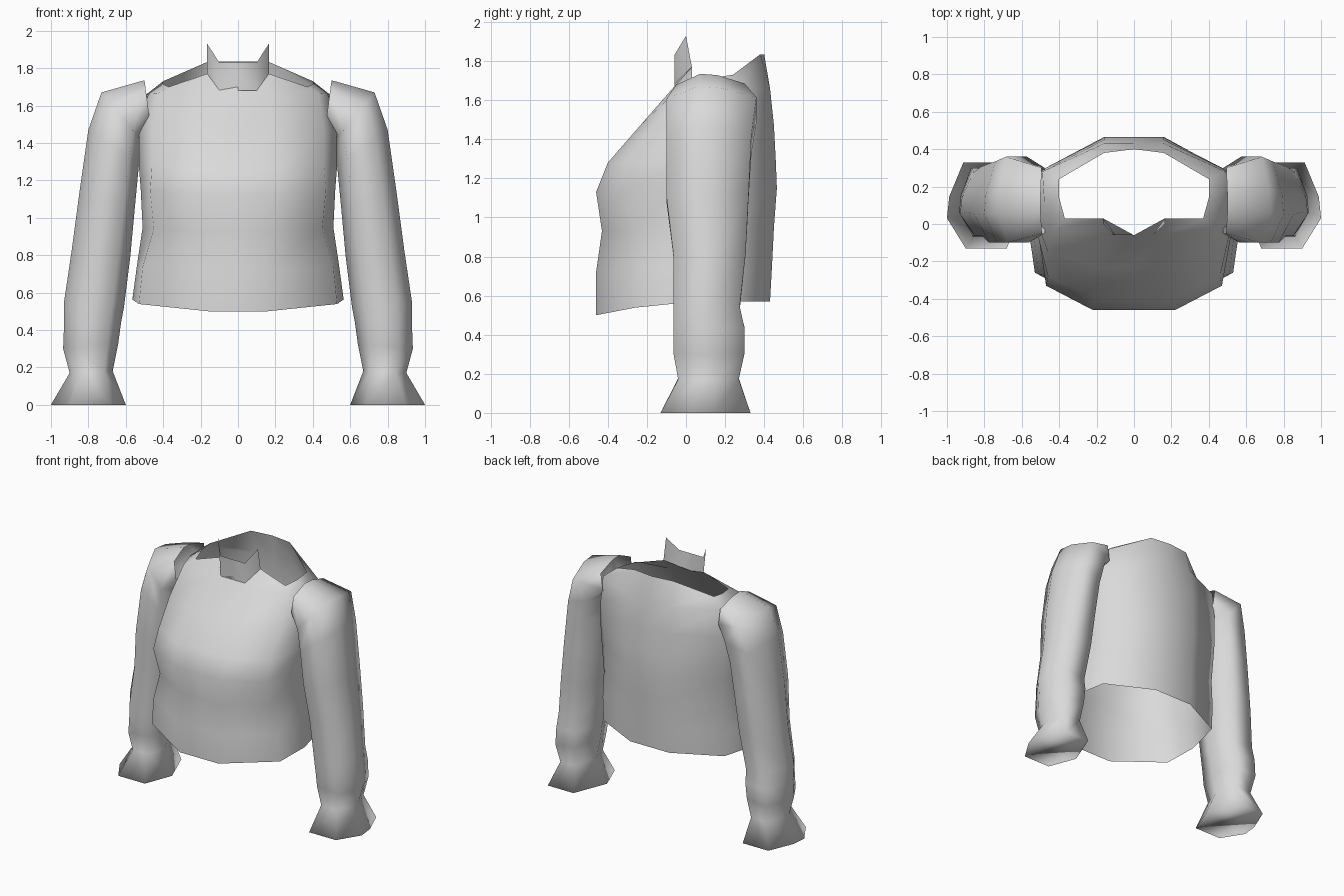
import bpy, bmesh

cube = bpy.data.objects.get("Cube")
if cube:
    bpy.data.objects.remove(cube)

fabric = bpy.data.materials.new("light grey fabric")
fabric.use_nodes = True
fabric.diffuse_color = (0.7, 0.7, 0.7, 1)
fabric.node_tree.nodes["Principled BSDF"].inputs["Base Color"].default_value = (0.7, 0.7, 0.7, 1)


def finish(name, bm):
    """Turn a bmesh into a smooth grey object."""
    bmesh.ops.recalc_face_normals(bm, faces=bm.faces)
    for f in bm.faces:
        f.smooth = True
    mesh = bpy.data.meshes.new(name)
    bm.to_mesh(mesh)
    bm.free()
    mesh.materials.append(fabric)
    obj = bpy.data.objects.new(name, mesh)
    bpy.context.collection.objects.link(obj)


def loft(name, rings, closed=True, cap_first=False):
    """Skin a list of point rings with quads."""
    bm = bmesh.new()
    loops = [[bm.verts.new(p) for p in ring] for ring in rings]
    n = len(loops[0])
    for a, b in zip(loops, loops[1:]):
        for i in range(n if closed else n - 1):
            j = (i + 1) % n
            bm.faces.new((a[i], a[j], b[j], b[i]))
    if cap_first:
        bm.faces.new(loops[0])
    finish(name, bm)


def mirrored(half):
    """Complete a half ring that starts and ends on the centre plane."""
    return half + [(-x, y, z) for x, y, z in half[-2:0:-1]]


# Torso: front z, back z, front (x, y), front corner (x, y), side (x, y), back corner (x, y), back y
torso_rows = [
    (0.50, 0.57, 0.16, -0.46, 0.53, -0.26, 0.565, -0.02, 0.50, 0.26, 0.43),
    (0.72, 0.75, 0.16, -0.46, 0.51, -0.27, 0.54, -0.02, 0.50, 0.27, 0.44),
    (0.93, 0.95, 0.18, -0.43, 0.45, -0.28, 0.51, 0.00, 0.49, 0.27, 0.45),
    (1.13, 1.15, 0.22, -0.46, 0.47, -0.33, 0.52, 0.00, 0.50, 0.28, 0.465),
    (1.28, 1.28, 0.21, -0.40, 0.46, -0.28, 0.53, 0.00, 0.51, 0.28, 0.46),
    (1.47, 1.47, 0.18, -0.235, 0.46, -0.15, 0.53, 0.04, 0.51, 0.28, 0.45),
    (1.67, 1.66, 0.165, -0.06, 0.43, -0.03, 0.48, 0.12, 0.49, 0.28, 0.43),
]
rings = []
for zf, zb, fx, fy, cx, cy, sx, sy, bx, by, back in torso_rows:
    flat = [(0, fy), (fx, fy), (cx, cy), (sx, sy), (bx, by), (0.16, back), (0, back)]
    drop = [0, 0, 0.55, 0.9, 1, 1, 1]
    rings.append(mirrored([(x, y, zf + (zb - zf) * t) for (x, y), t in zip(flat, drop)]))
# Neck opening
rings.append(mirrored([(0, -0.06, 1.70), (0.165, 0.03, 1.77), (0.37, 0.03, 1.70),
                       (0.40, 0.14, 1.715), (0.40, 0.24, 1.73),
                       (0.16, 0.38, 1.835), (0, 0.40, 1.835)]))
loft("torso", rings)

# Pointed front collar
lower = [(0.165, 0.03, 1.77), (0.1, -0.06, 1.68)]
upper = [(0.165, 0.0, 1.93), (0.1, -0.06, 1.83)]
strips = [row + [(-x, y, z) for x, y, z in row[::-1]] for row in (lower, upper)]
loft("collar", strips, closed=False)

# Sleeves: inner x, inner z, outer x, outer z, front y, back y
sleeve_rows = [
    (0.60, 0.00, 1.00, 0.00, -0.13, 0.33),
    (0.67, 0.18, 0.90, 0.17, -0.04, 0.27),
    (0.64, 0.33, 0.935, 0.30, -0.065, 0.30),
    (0.625, 0.44, 0.93, 0.43, -0.065, 0.30),
    (0.61, 0.52, 0.93, 0.55, -0.065, 0.275),
    (0.575, 0.80, 0.89, 0.82, -0.065, 0.305),
    (0.55, 1.07, 0.85, 1.12, -0.10, 0.32),
    (0.53, 1.28, 0.80, 1.47, -0.10, 0.335),
    (0.52, 1.42, 0.73, 1.67, -0.10, 0.36),
    (0.47, 1.51, 0.50, 1.735, -0.05, 0.30),
]
section = [(0, 0.45), (0.2, 0), (0.75, 0), (1, 0.35), (0.97, 0.6), (0.78, 1), (0.25, 1)]
for side, sign in (("left", 1), ("right", -1)):
    rings = [[(sign * (xi + (xo - xi) * u), yf + (yb - yf) * v, zi + (zo - zi) * u)
              for u, v in section]
             for xi, zi, xo, zo, yf, yb in sleeve_rows]
    loft(side + "_sleeve", rings, cap_first=True)
